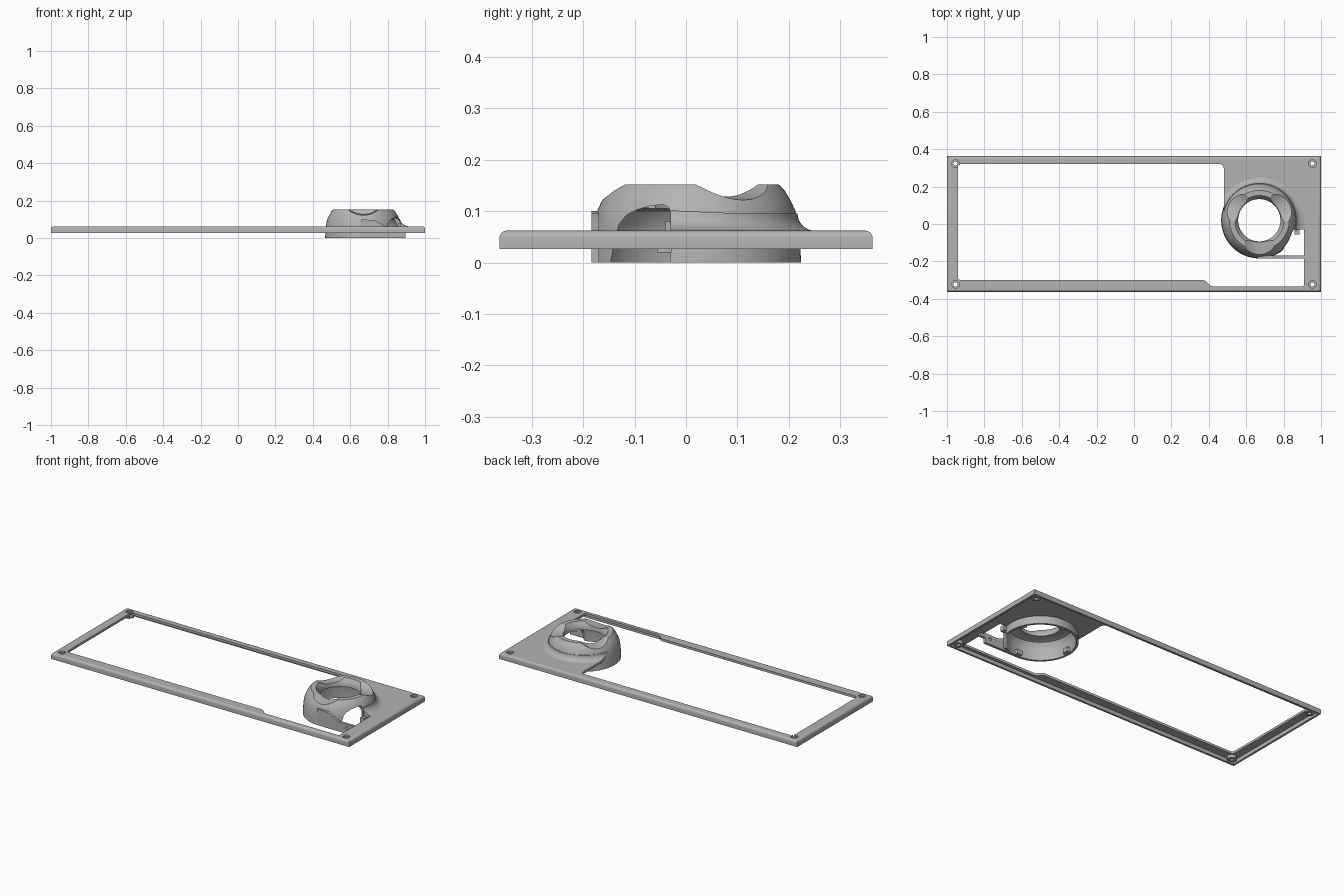
import bpy, bmesh, math
from math import sin, cos, pi, radians

if "Cube" in bpy.data.objects:
    bpy.data.objects.remove(bpy.data.objects["Cube"])

CX, CY = 0.67, 0.02          # housing centre
grey = bpy.data.materials.new("plain_grey")
grey.diffuse_color = (0.45, 0.45, 0.45, 1)
grey.use_nodes = True
grey.node_tree.nodes["Principled BSDF"].inputs["Base Color"].default_value = grey.diffuse_color


def loft(name, rings, closed=False):
    """Skin a list of equal point loops, capping the ends unless closed."""
    bm = bmesh.new()
    vs = [[bm.verts.new(p) for p in r] for r in rings]
    n, m = len(vs), len(vs[0])
    for i in range(n if closed else n - 1):
        a, b = vs[i], vs[(i + 1) % n]
        for j in range(m):
            k = (j + 1) % m
            bm.faces.new((a[j], a[k], b[k], b[j]))
    if not closed:
        bm.faces.new(vs[0])
        bm.faces.new(vs[-1])
    bmesh.ops.recalc_face_normals(bm, faces=bm.faces)
    me = bpy.data.meshes.new(name)
    bm.to_mesh(me)
    bm.free()
    me.materials.append(grey)
    ob = bpy.data.objects.new(name, me)
    bpy.context.collection.objects.link(ob)
    return ob


def prism(name, pts, lo, hi, axis='z'):
    place = {'z': lambda p, t: (p[0], p[1], t),
             'y': lambda p, t: (p[0], t, p[1]),
             'x': lambda p, t: (t, p[0], p[1])}[axis]
    return loft(name, [[place(p, t) for p in pts] for t in (lo, hi)])


def box(name, x0, x1, y0, y1, z0, z1):
    return prism(name, [(x0, y0), (x1, y0), (x1, y1), (x0, y1)], z0, z1)


def circle(x, y, r, n=24):
    return [(x + r * cos(2 * pi * i / n), y + r * sin(2 * pi * i / n)) for i in range(n)]


def polar(r, a, z):
    return (CX + r * cos(a), CY + r * sin(a), z)


def activate(ob):
    bpy.ops.object.select_all(action='DESELECT')
    ob.select_set(True)
    bpy.context.view_layer.objects.active = ob


def boolean(ob, tool, op='DIFFERENCE', keep=False):
    m = ob.modifiers.new("bool", 'BOOLEAN')
    m.operation, m.solver, m.object = op, 'EXACT', tool
    activate(ob)
    bpy.ops.object.modifier_apply(modifier=m.name)
    if not keep:
        bpy.data.objects.remove(tool)


# Frame plate with rounded top edges
frame = box("frame", -1, 1, -0.363, 0.363, 0.026, 0.062)
bm = bmesh.new()
bm.from_mesh(frame.data)
top = [e for e in bm.edges if all(v.co.z > 0.05 for v in e.verts)]
bmesh.ops.bevel(bm, geom=top, offset=0.014, segments=5, profile=0.5, affect='EDGES')
bm.to_mesh(frame.data)
bm.free()

# Hollow underside, screw bosses
boolean(frame, box("cavity", -0.988, 0.988, -0.351, 0.351, 0, 0.048))
corners = [(sx * 0.954, sy * 0.323) for sx in (-1, 1) for sy in (-1, 1)]
for x, y in corners:
    boolean(frame, prism("boss", circle(x, y, 0.026), 0.03, 0.055), 'UNION')

# Large window opening, running round the housing
window = prism("window_cutter", [
    (-0.94, 0.31), (-0.93, 0.32), (0.46, 0.32), (0.474, 0.315), (0.48, 0.30),
    (0.48, 0.02), (0.67, 0.02), (0.67, -0.03), (0.91, -0.03), (0.91, -0.325),
    (0.905, -0.333), (0.42, -0.333), (0.405, -0.328), (0.385, -0.306), (0.37, -0.30),
    (-0.93, -0.30), (-0.94, -0.29)], -0.1, 0.3)
boolean(frame, window, keep=True)
boolean(frame, prism("socket_cutter", circle(CX, CY, 0.196, 96), -0.1, 0.3))

# Countersunk screw holes
for x, y in corners:
    boolean(frame, prism("hole", circle(x, y, 0.011), 0, 0.1))
    boolean(frame, prism("sink", circle(x, y, 0.02), 0.053, 0.1))

# Round domed housing
profile = [(0.204, 0), (0.201, 0.06), (0.198, 0.08), (0.193, 0.10), (0.184, 0.12),
           (0.172, 0.14), (0.160, 0.152), (0.132, 0.152), (0.118, 0.135), (0.113, 0.115),
           (0.113, 0.105), (0.150, 0.108), (0.172, 0.10), (0.184, 0.08), (0.189, 0.06),
           (0.191, 0)]
N = 96
housing = loft("housing", [[polar(r, 2 * pi * i / N, z) for r, z in profile]
                           for i in range(N)], closed=True)

# Three finger scallops in the rim
for deg in (30, 150, 270):
    a = radians(deg)
    rings = []
    for t in (0.05, 0.32):
        ring = []
        for k in range(64):
            u = 2 * pi * k / 64
            x, y, z = polar(t, a, 0.28 - 0.1 * t + 0.14 * sin(u))
            ring.append((x - sin(a) * 0.14 * cos(u), y + cos(a) * 0.14 * cos(u), z))
        rings.append(ring)
    boolean(housing, loft("scallop", rings))

# Arched side gap
boolean(housing, prism("arch", [
    (-0.15, -0.02), (-0.14, 0.04), (-0.13, 0.075), (-0.115, 0.093), (-0.095, 0.103),
    (-0.07, 0.11), (-0.045, 0.113), (-0.034, 0.108), (-0.03, 0.098), (-0.03, -0.02)],
    0.75, 1.05, 'x'))

# Flared fillet between housing and plate, wider beside the gap
rings = []
for i in range(61):
    a = radians(-25 + 195 * i / 60)
    s = max(0, min(1, (25 - math.degrees(a)) / 40))
    w, h = 0.036 + 0.03 * s, 0.034 + 0.006 * s
    ring = [polar(0.194, a, 0.055)]
    for k in range(8):
        u = k / 7 * pi / 2
        ring.append(polar(0.197 + w * (1 - cos(u)), a, 0.0615 + h * (1 - sin(u))))
    ring.append(polar(0.197 + w, a, 0.055))
    ring.insert(1, polar(0.194, a, 0.0615 + h))
    rings.append(ring)
fillet = loft("housing_fillet", rings)
boolean(fillet, window)

# Side arm running tangent to the housing
arm = prism("side_arm", [
    (0.66, 0), (0.895, 0), (0.895, 0.03), (0.93, 0.03), (0.93, 0.058), (0.80, 0.058),
    (0.765, 0.075), (0.73, 0.095), (0.66, 0.10)], -0.184, -0.169, 'y')
boolean(arm, prism("arm_hole", circle(0.86, 0.035, 0.009), -0.3, 0, 'y'))

# Bracket by the gap and retaining clips inside the skirt
box("gap_bracket", 0.858, 0.885, -0.055, -0.028, 0.02, 0.05)
box("gap_bracket_post", 0.858, 0.868, -0.04, -0.028, 0.02, 0.08)
for deg in (20, 90, 180, 270):
    a = radians(deg)
    da = 0.1
    prism("skirt_clip", [polar(r, a + s * da, 0)[:2]
                         for r, s in ((0.172, -1), (0.194, -1), (0.194, 1), (0.172, 1))],
          0.004, 0.03)

# Crisp edges with smooth curves
for ob in list(bpy.context.scene.objects):
    activate(ob)
    bpy.ops.object.shade_smooth_by_angle(angle=radians(30))
